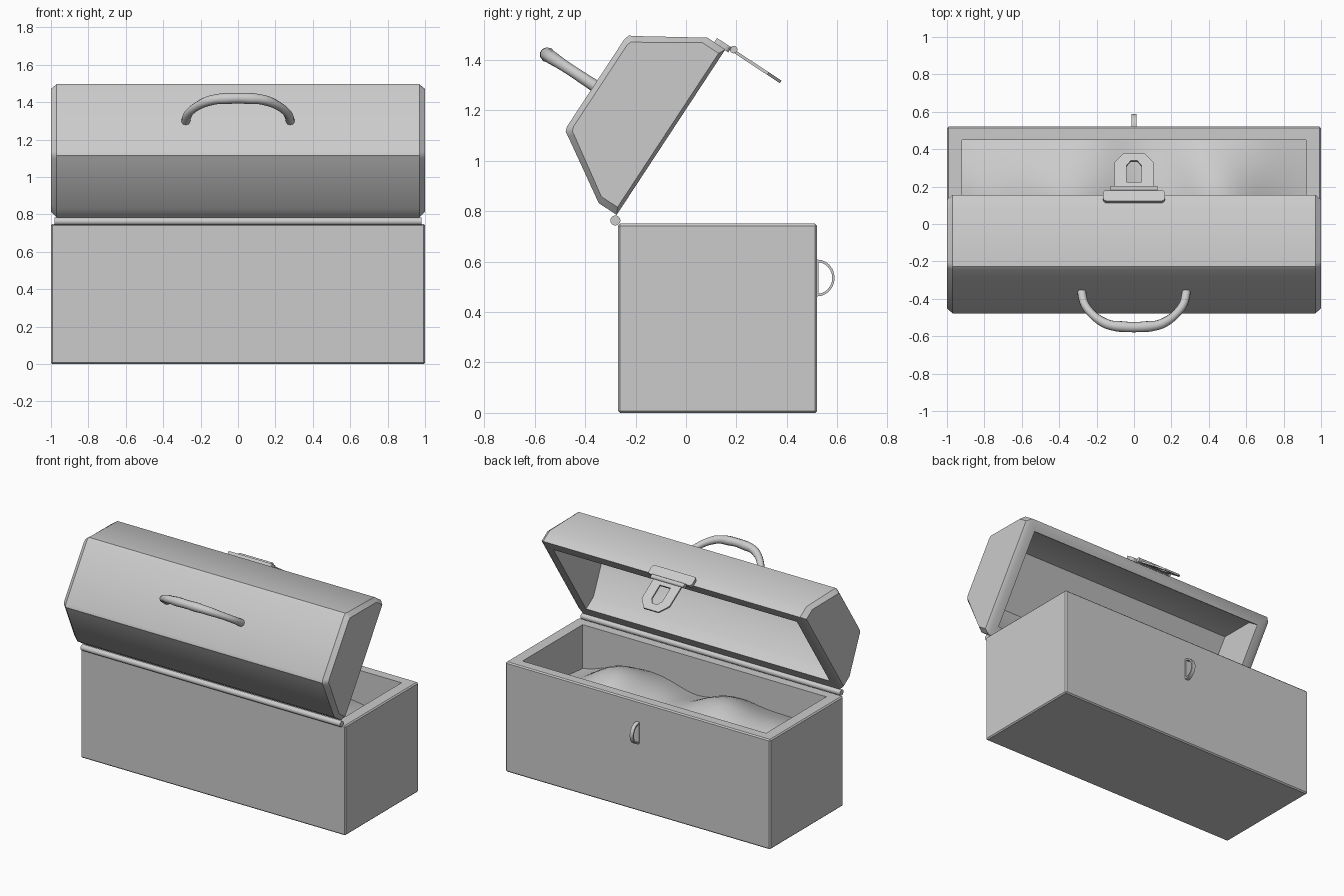
import bpy, bmesh
from math import radians, exp, sin, cos, pi
from mathutils import Matrix

if "Cube" in bpy.data.objects:
    bpy.data.objects.remove(bpy.data.objects["Cube"])

LID = Matrix.Translation((0, -0.275, 0.785)) @ Matrix.Rotation(radians(56.7), 4, 'X')


def finish(ob, matrix=None, smooth=None):
    if matrix is not None:
        ob.matrix_world = matrix
    if smooth:
        bpy.ops.object.select_all(action='DESELECT')
        ob.select_set(True)
        bpy.context.view_layer.objects.active = ob
        bpy.ops.object.shade_smooth_by_angle(angle=radians(smooth))
    return ob


def from_bmesh(name, bm, matrix=None, smooth=None):
    bmesh.ops.recalc_face_normals(bm, faces=bm.faces)
    me = bpy.data.meshes.new(name)
    bm.to_mesh(me)
    bm.free()
    ob = bpy.data.objects.new(name, me)
    bpy.context.collection.objects.link(ob)
    return finish(ob, matrix, smooth)


def loft(name, rings, closed=False, matrix=None, smooth=None):
    """Skin equal-length rings of 3D points, capping the ends."""
    bm = bmesh.new()
    vs = [[bm.verts.new(p) for p in r] for r in rings]
    n = len(vs[0])
    pairs = list(zip(vs, vs[1:])) + ([(vs[-1], vs[0])] if closed else [])
    for a, b in pairs:
        for i in range(n):
            j = (i + 1) % n
            bm.faces.new((a[i], a[j], b[j], b[i]))
    if not closed:
        bm.faces.new(vs[0])
        bm.faces.new(vs[-1])
    return from_bmesh(name, bm, matrix, smooth)


def box(name, lo, hi, bevel=0, matrix=None):
    bm = bmesh.new()
    bmesh.ops.create_cube(bm, size=1)
    for v in bm.verts:
        v.co = [(l + h) / 2 + c * (h - l) for c, l, h in zip(v.co, lo, hi)]
    if bevel:
        bmesh.ops.bevel(bm, geom=bm.edges[:], offset=bevel, segments=1, affect='EDGES')
    return from_bmesh(name, bm, matrix)


def rod(name, half, y, z, r, matrix=None):
    ring = [(y + r * cos(a * pi / 8), z + r * sin(a * pi / 8)) for a in range(16)]
    return loft(name, [[(x, *p) for p in ring] for x in (-half, half)], matrix=matrix, smooth=40)


def cut(ob, cutter):
    m = ob.modifiers.new("hollow", 'BOOLEAN')
    m.object, m.operation, m.solver = cutter, 'DIFFERENCE', 'EXACT'
    bpy.context.view_layer.update()
    bpy.context.view_layer.objects.active = ob
    bpy.ops.object.modifier_apply(modifier=m.name)
    bpy.data.objects.remove(cutter)


# Box body, hollow
body = box("box_body", (-1, -0.27, 0), (1, 0.52, 0.75), 0.008)
cut(body, box("body_cutter", (-0.92, -0.20, 0.06), (0.92, 0.45, 0.9)))

# Soft heaped contents
bm = bmesh.new()
bmesh.ops.create_grid(bm, x_segments=40, y_segments=16, size=0.5)
for v in bm.verts:
    x, y = v.co.x * 1.84, 0.125 + v.co.y * 0.65
    g = lambda cx, cy, sx, sy: exp(-((x - cx) / sx) ** 2 - ((y - cy) / sy) ** 2)
    v.co = (x, y, 0.44 + 0.23 * g(0.45, 0.1, 0.33, 0.4) + 0.22 * g(-0.28, 0.12, 0.3, 0.4)
            + 0.16 * g(-0.75, 0.15, 0.3, 0.4) + 0.006 * sin(14 * x + 9 * y))
from_bmesh("contents", bm, smooth=60)

# Lid shell, modelled closed (y = depth from hinge, z = height) then swung open
prof = [(0, 0), (0, 0.085), (0.155, 0.333), (0.164, 0.350), (0.185, 0.357)]
prof += [(0.785 - y, z) for y, z in reversed(prof)]
inset = [(0.3925 + (y - 0.3925) * 0.93, 0.014 + z * 0.9) for y, z in prof]
lid = loft("lid", [[(x, *p) for p in q] for x, q in
                   ((-1, inset), (-0.97, prof), (0.97, prof), (1, inset))], matrix=LID)
hollow = [(0.07, -0.05), (0.07, 0.095), (0.2, 0.295), (0.585, 0.295), (0.715, 0.095), (0.715, -0.05)]
cut(lid, loft("lid_cutter", [[(x, *p) for p in hollow] for x in (-0.92, 0.92)], matrix=LID))
finish(lid, smooth=35)

# Long hinge between body and lid
rod("hinge_barrel", 0.98, -0.28, 0.763, 0.02)

# Carrying handle with finger grip
half = [(0.28, 0.35, 0.024), (0.275, 0.41, 0.023), (0.25, 0.465, 0.022), (0.205, 0.52, 0.023),
        (0.155, 0.557, 0.027), (0.115, 0.572, 0.026), (0.07, 0.577, 0.031)]
pts = half + [(0, 0.582, 0.027)] + [(-x, z, r) for x, z, r in reversed(half)]
cu = bpy.data.curves.new("handle", 'CURVE')
cu.dimensions, cu.bevel_depth, cu.bevel_resolution, cu.use_fill_caps = '3D', 1, 3, True
cu.resolution_u = 4
sp = cu.splines.new('NURBS')
sp.points.add(len(pts) - 1)
for p, (x, z, r) in zip(sp.points, pts):
    p.co, p.radius = (x, 0.38, z, 1), r
sp.use_endpoint_u, sp.order_u = True, 3
handle = bpy.data.objects.new("handle", cu)
bpy.context.collection.objects.link(handle)
handle.matrix_world = LID
bpy.ops.object.select_all(action='DESELECT')
handle.select_set(True)
bpy.context.view_layer.objects.active = handle
bpy.ops.object.convert(target='MESH')
finish(bpy.context.object, smooth=50)

# Latch plate with rounded corners
corner = [(cx + 0.018 * cos(a), cz + 0.018 * sin(a))
          for cx, cz, a0 in ((0.147, 0.034, 0), (-0.147, 0.034, 1), (-0.147, 0.002, 2), (0.147, 0.002, 3))
          for a in [(a0 + k / 3) * pi / 2 for k in range(4)]]
loft("latch_plate", [[(x, y, z) for x, z in corner] for y in (0.782, 0.805)], matrix=LID)
rod("latch_barrel", 0.125, 0.803, -0.028, 0.015, LID)

# Latch flap: chamfered plate with a matching window
outer = [(-0.105, -0.03), (-0.105, -0.194), (-0.055, -0.254), (0.055, -0.254), (0.105, -0.194), (0.105, -0.03)]
inner = [(-0.04, -0.07), (-0.04, -0.175), (-0.018, -0.206), (0.018, -0.206), (0.04, -0.175), (0.04, -0.07)]
loft("latch_flap", [[(x, y, z) for x, z in q] for y, q in
                    ((0.792, outer), (0.804, outer), (0.804, inner), (0.792, inner))], True, LID)

# Staple on the front of the body for the flap
arc = [radians(-90 + 15 * k) for k in range(13)]
rings = []
for a in arc:
    p = [(0.52 + r * cos(a) * 0.95, 0.535 + r * sin(a)) for r in (0.063, 0.073)]
    rings.append([(-0.013, *p[0]), (0.013, *p[0]), (0.013, *p[1]), (-0.013, *p[1])])
loft("staple", rings, smooth=35)
box("staple_base", (-0.013, 0.515, 0.465), (0.013, 0.526, 0.605))
